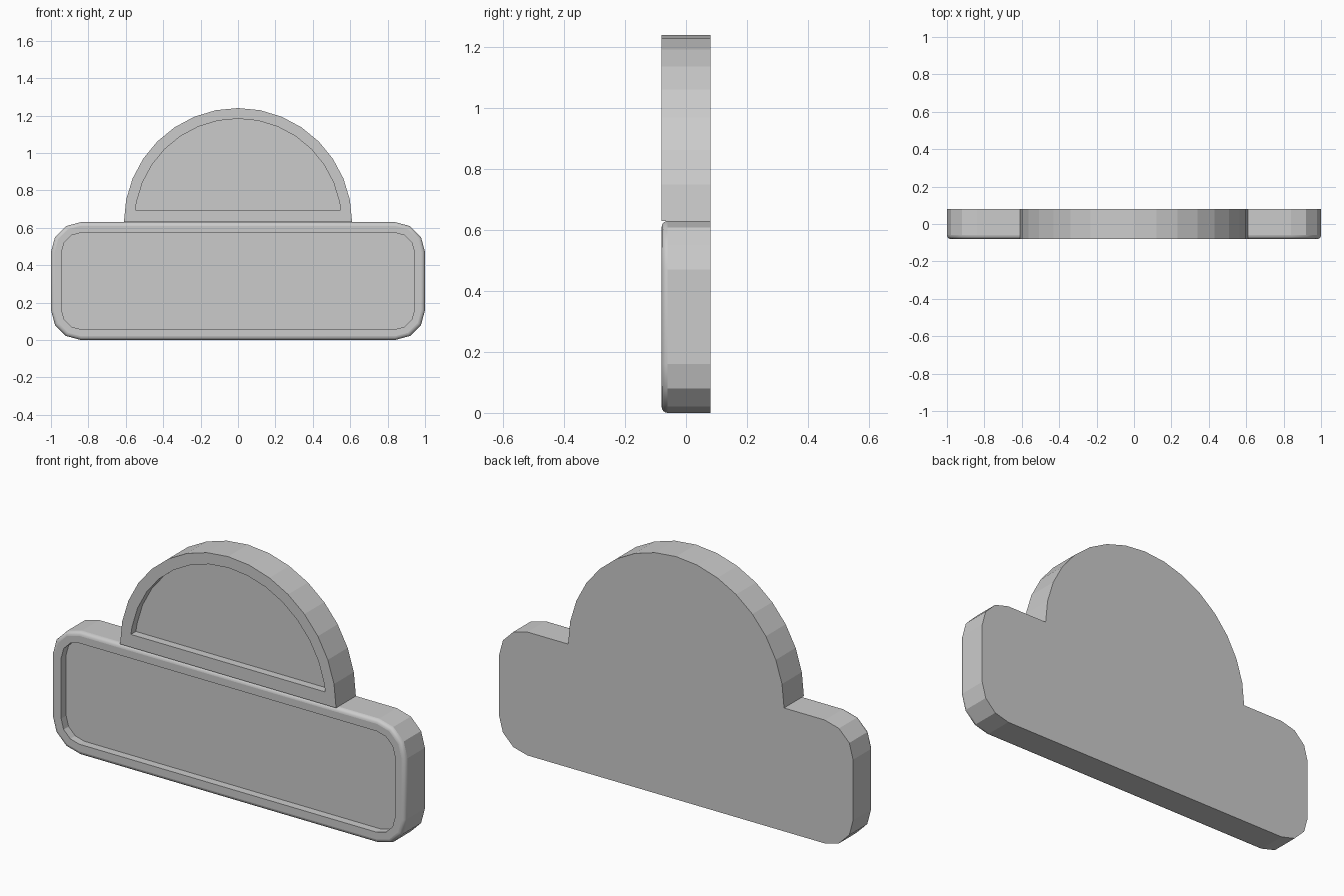
import bpy, bmesh
from math import sin, cos, pi, sqrt

if "Cube" in bpy.data.objects:
    bpy.data.objects.remove(bpy.data.objects["Cube"])

BACK, FRONT, DEPTH, RIM, BEV = 0.08, -0.08, 0.04, 0.057, 0.02


def plate_outline(inset):
    # rounded rectangle with three-sided corners
    r = 0.16 - inset
    pts = []
    for k, (cx, cz) in enumerate([(0.84, 0.47), (-0.84, 0.47), (-0.84, 0.16), (0.84, 0.16)]):
        for i in range(4):
            a = k * pi / 2 + i * pi / 6
            pts.append((cx + r * cos(a), cz + r * sin(a)))
    return pts


def dome_outline(inset):
    # half disc of 16 segments, flat edge raised with the inset
    r, base = 0.61 - inset, inset * 1.15
    pts = [(r * cos(i * pi / 16), 0.63 + r * sin(i * pi / 16)) for i in range(17)]
    x = sqrt(r * r - base * base)
    pts[0], pts[-1] = (x, 0.63 + base), (-x, 0.63 + base)
    return pts


def recessed_panel(name, outline, bevel):
    # rings run from the back, round the front rim and down to the recess floor
    rings = [(0, BACK)]
    if bevel:
        n = 4
        rings += [(bevel * (1 - cos(i * pi / 2 / n)), FRONT + bevel * (1 - sin(i * pi / 2 / n)))
                  for i in range(n + 1)]
    else:
        rings.append((0, FRONT))
    rings += [(RIM, FRONT), (RIM, FRONT + DEPTH)]

    bm = bmesh.new()
    loops = [[bm.verts.new((x, y, z)) for x, z in outline(inset)] for inset, y in rings]
    for k, (a, b) in enumerate(zip(loops, loops[1:])):
        for i in range(len(a)):
            j = (i + 1) % len(a)
            f = bm.faces.new((a[i], a[j], b[j], b[i]))
            f.smooth = bool(bevel) and 0 < k < len(loops) - 3
    bm.faces.new(loops[0])
    bm.faces.new(loops[-1])
    bmesh.ops.recalc_face_normals(bm, faces=bm.faces)
    mesh = bpy.data.meshes.new(name)
    bm.to_mesh(mesh)
    bm.free()
    obj = bpy.data.objects.new(name, mesh)
    bpy.context.collection.objects.link(obj)
    return obj


# Wide base plate with a softened front edge
recessed_panel("base_plate", plate_outline, BEV)
# Half-round panel on top
recessed_panel("dome_panel", dome_outline, 0)
